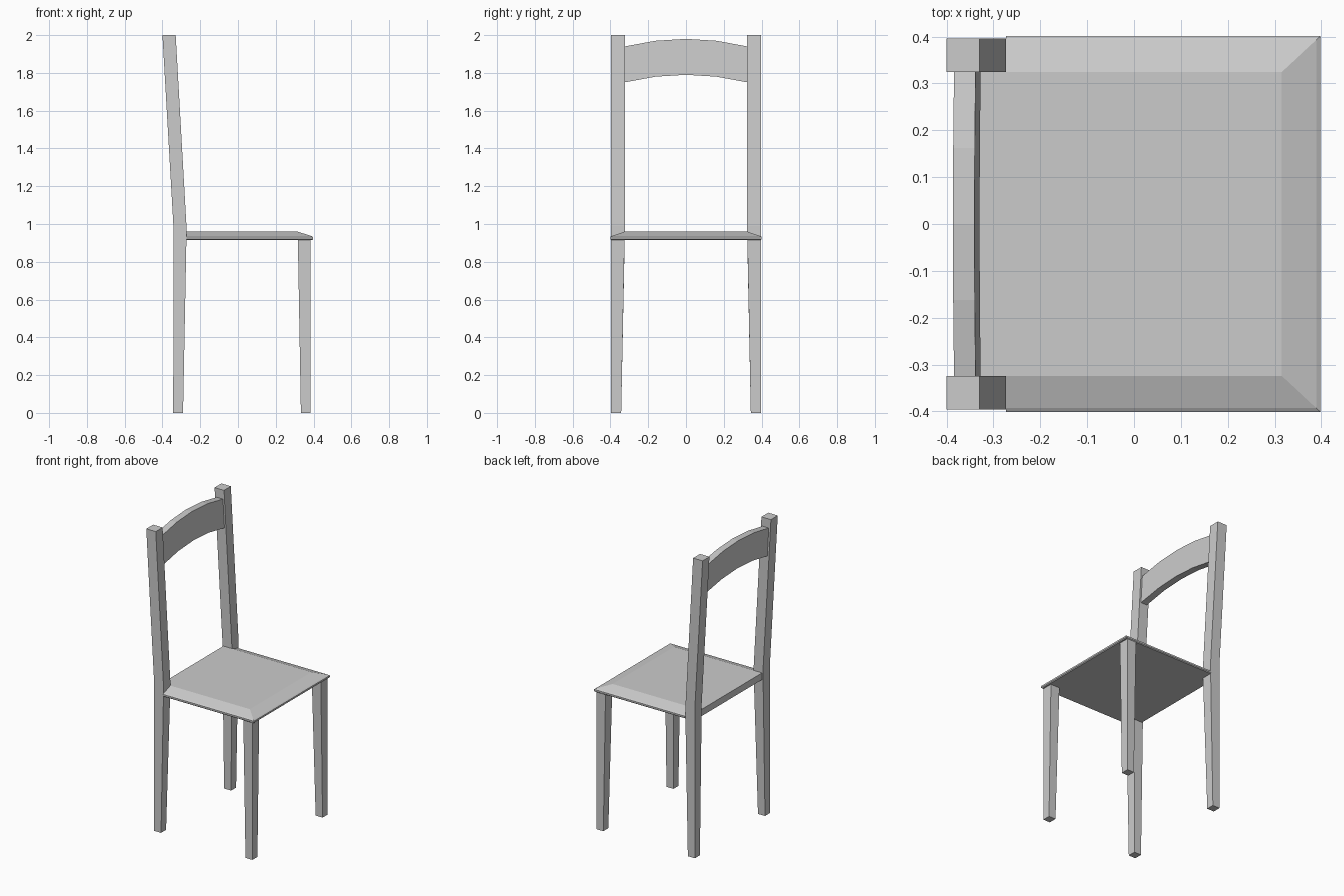
import bpy, bmesh

if "Cube" in bpy.data.objects:
    bpy.data.objects.remove(bpy.data.objects["Cube"])


def loft(name, rings):
    """Skin a stack of closed rings and cap both ends."""
    bm = bmesh.new()
    loops = [[bm.verts.new(p) for p in ring] for ring in rings]
    n = len(loops[0])
    for a, b in zip(loops, loops[1:]):
        for i in range(n):
            j = (i + 1) % n
            bm.faces.new((a[i], a[j], b[j], b[i]))
    bm.faces.new(loops[0][::-1])
    bm.faces.new(loops[-1])
    bmesh.ops.remove_doubles(bm, verts=bm.verts, dist=0.0005)
    bmesh.ops.recalc_face_normals(bm, faces=bm.faces)
    mesh = bpy.data.meshes.new(name)
    bm.to_mesh(mesh)
    bm.free()
    obj = bpy.data.objects.new(name, mesh)
    bpy.context.collection.objects.link(obj)
    return obj


def leg(name, side, sections):
    """Square leg from (z, x_min, x_max, inner_y) sections on one side."""
    outer = 0.396 * side
    loft(name, [[(x0, y * side, z), (x1, y * side, z), (x1, outer, z), (x0, outer, z)]
                for z, x0, x1, y in sections])


# Tapered front legs and back legs that lean back above the seat
for label, side in (("left", -1), ("right", 1)):
    leg(f"front_leg_{label}", side,
        [(0, 0.333, 0.384, 0.343), (0.917, 0.317, 0.384, 0.325)])
    leg(f"back_post_{label}", side,
        [(0, -0.343, -0.291, 0.343), (0.93, -0.342, -0.273, 0.324),
         (0.99, -0.342, -0.273, 0.324), (2.0, -0.4, -0.33, 0.324)])


# Seat: bevelled on the front and sides, notched around the back posts
def seat_ring(z, inset):
    y, front = 0.401 - inset, 0.398 - inset * 1.08
    half = [(front, y), (-0.273, y), (-0.273, 0.324), (-0.335, 0.324)]
    return [(px, py, z) for px, py in half] + [(px, -py, z) for px, py in reversed(half)]


loft("seat", [seat_ring(z, i) for z, i in
              ((0.915, 0.005), (0.92, 0.0), (0.931, 0.0), (0.936, 0.008), (0.96, 0.077))])


# Arched top rail, tilted with the posts
def tilt(z):
    return -0.338 - 0.057 * (z - 1.94)


rail = []
for y, top in ((-0.324, 1.94), (-0.162, 1.97), (0, 1.98), (0.162, 1.97), (0.324, 1.94)):
    low = top - 0.19
    rail.append([(tilt(low), y, low), (tilt(top), y, top),
                 (tilt(top) - 0.046, y, top), (tilt(low) - 0.046, y, low)])
loft("top_rail", rail)
